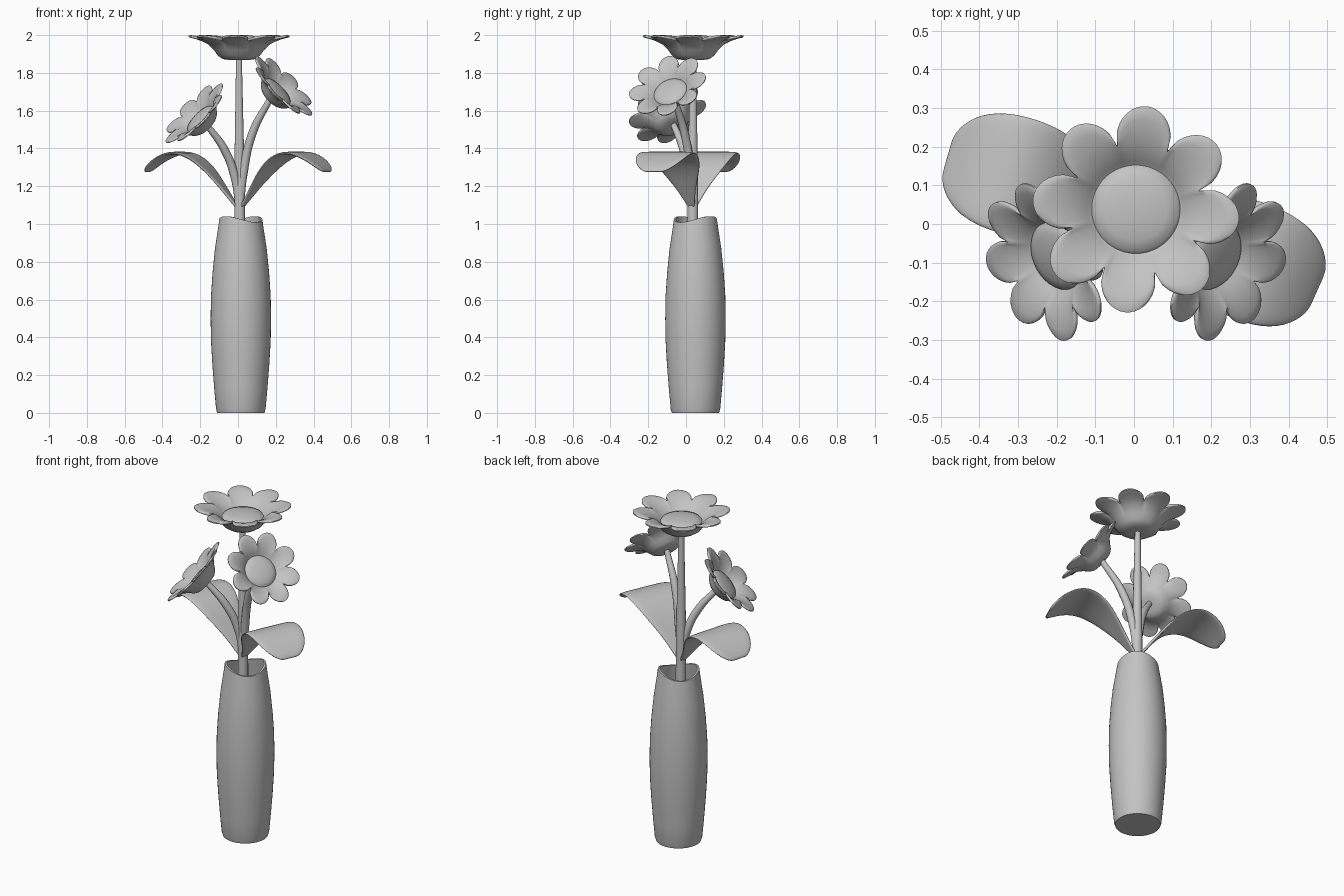
import bpy, bmesh, math
from mathutils import Vector, Matrix

cube = bpy.data.objects.get("Cube")
if cube:
    bpy.data.objects.remove(cube)

grey = bpy.data.materials.new("plain_grey")
grey.use_nodes = True
GREY = (0.55, 0.55, 0.55, 1)
grey.diffuse_color = GREY
grey.node_tree.nodes["Principled BSDF"].inputs["Base Color"].default_value = GREY


def finish(obj, angle=40):
    obj.data.materials.append(grey)
    bpy.ops.object.select_all(action="DESELECT")
    obj.select_set(True)
    bpy.context.view_layer.objects.active = obj
    bpy.ops.object.shade_smooth_by_angle(angle=math.radians(angle))
    return obj


def loft(name, rings, closed=True, angle=40):
    """Skin rows of points; closed rows form a capped solid."""
    bm = bmesh.new()
    rows = [[bm.verts.new(p) for p in ring] for ring in rings]
    count = len(rows[0])
    for a, b in zip(rows, rows[1:]):
        for i in range(count if closed else count - 1):
            j = (i + 1) % count
            bm.faces.new((a[i], a[j], b[j], b[i]))
    if closed:
        bm.faces.new(rows[0][::-1])
        bm.faces.new(rows[-1])
    bmesh.ops.recalc_face_normals(bm, faces=bm.faces)
    mesh = bpy.data.meshes.new(name)
    bm.to_mesh(mesh)
    bm.free()
    obj = bpy.data.objects.new(name, mesh)
    bpy.context.collection.objects.link(obj)
    return finish(obj, angle)


def circle(r, z, n=48, wave=0):
    ring = []
    for i in range(n):
        a = math.tau * i / n
        ring.append((r * math.cos(a), r * math.sin(a), z + wave * math.sin(2 * a)))
    return ring


# Vase: hollow body with a gently waved rim
outer = [(.125, 0), (.131, .02), (.141, .13), (.151, .26), (.158, .38), (.16, .5),
         (.158, .62), (.15, .74), (.137, .87), (.12, .98), (.114, 1.025)]
profile = outer + [(r - .011, max(z, .02)) for r, z in reversed(outer[1:])]
vase = loft("vase", [circle(r, z, wave=.016 * max(0, (z - .8) / .225) ** 2)
                     for r, z in profile])
vase.location = (.015, .05, 0)


# Flowers: eight rounded petals flaring from a cup, with a domed centre
PETALS, STEPS = 8, 16


def flower_ring(r, z, spread):
    """Blend from a plain circle to the scalloped petal outline."""
    ring = []
    for i in range(PETALS * STEPS):
        a = math.tau * i / (PETALS * STEPS)
        edge = .172 + .096 * abs(math.cos(PETALS / 2 * a)) ** .6
        radius = r + (edge - r) * spread
        lift = -.02 * spread * (.268 - edge) / .096
        ring.append((radius * math.cos(a), radius * math.sin(a), z + lift))
    return ring


def flower(name, centre, normal, turn, scale):
    n = Vector(normal).normalized()
    u = Vector((0, 0, 1)).cross(n)
    u = u.normalized() if u.length > .01 else Vector((1, 0, 0))
    v = n.cross(u)
    frame = Matrix((u, v, n)).transposed().to_4x4()
    place = (Matrix.Translation(centre) @ frame
             @ Matrix.Rotation(math.radians(turn), 4, "Z") @ Matrix.Scale(scale, 4))
    top = [(.06, -.095, 0), (.1, -.08, 0), (.125, -.055, 0), (.145, -.032, .1),
           (.16, -.014, .35), (.165, -.004, .65), (.17, 0, .9), (.17, -.003, 1)]
    under = [(.17, -.01, 1), (.17, -.014, .9), (.165, -.02, .65), (.16, -.032, .35),
             (.15, -.05, .1), (.132, -.08, 0), (.11, -.11, 0), (.085, -.127, 0), (.05, -.132, 0)]
    petals = loft(name + "_petals", [flower_ring(*p) for p in top + under], angle=60)
    petals.matrix_world = place
    dome = [(.105, -.085), (.115, -.066), (.108, -.057), (.08, -.048), (.045, -.043), (.012, -.041)]
    disc = loft(name + "_centre", [circle(r, z, 32) for r, z in dome], angle=60)
    disc.matrix_world = place


flower("middle_flower", (.005, .038, 2), (0, 0, 1), -6, 1)
flower("left_flower", (.245, -.1, 1.735), (.68, -.32, .66), 16, .8)
flower("right_flower", (-.235, -.1, 1.59), (-.68, -.32, .66), -16, .8)


# Stems: tapered tubes
def stem(name, points):
    curve = bpy.data.curves.new(name, "CURVE")
    curve.dimensions = "3D"
    curve.bevel_depth = 1
    curve.bevel_resolution = 4
    curve.use_fill_caps = True
    spline = curve.splines.new("BEZIER")
    spline.bezier_points.add(len(points) - 1)
    for knot, (x, y, z, r) in zip(spline.bezier_points, points):
        knot.co, knot.radius = (x, y, z), r
        knot.handle_left_type = knot.handle_right_type = "AUTO"
    obj = bpy.data.objects.new(name, curve)
    bpy.context.collection.objects.link(obj)
    bpy.ops.object.select_all(action="DESELECT")
    obj.select_set(True)
    bpy.context.view_layer.objects.active = obj
    bpy.ops.object.convert(target="MESH")
    finish(bpy.context.object)


stem("middle_stem", [(.015, .038, .04, .03), (.008, .036, 1.2, .029), (.005, .038, 1.88, .016)])
stem("left_stem", [(.012, .035, 1.05, .016), (.03, .025, 1.28, .023),
                   (.08, -.01, 1.49, .022), (.175, -.065, 1.67, .016)])
stem("right_stem", [(.008, .035, 1.05, .016), (-.02, .022, 1.26, .023),
                    (-.075, -.015, 1.4, .022), (-.165, -.065, 1.525, .016)])


# Leaves: broad arching blades, (reach, height, half width) along the midrib
BLADE = [(0, 1.07, .012), (.08, 1.18, .05), (.16, 1.285, .115), (.24, 1.355, .15),
         (.33, 1.385, .16), (.42, 1.355, .15), (.485, 1.305, .11), (.51, 1.275, .055)]


def leaf(name, heading):
    rows = [[(s, w * k / 2, z) for k in range(-2, 3)] for s, z, w in BLADE]
    obj = loft(name, rows, closed=False, angle=60)
    obj.location = (.008, .035, 0)
    obj.rotation_euler.z = math.radians(heading)
    thick = obj.modifiers.new("thickness", "SOLIDIFY")
    thick.thickness = .016
    thick.offset = 0
    smooth = obj.modifiers.new("rounding", "SUBSURF")
    smooth.levels = smooth.render_levels = 2


leaf("left_leaf", -24)
leaf("right_leaf", 164)
